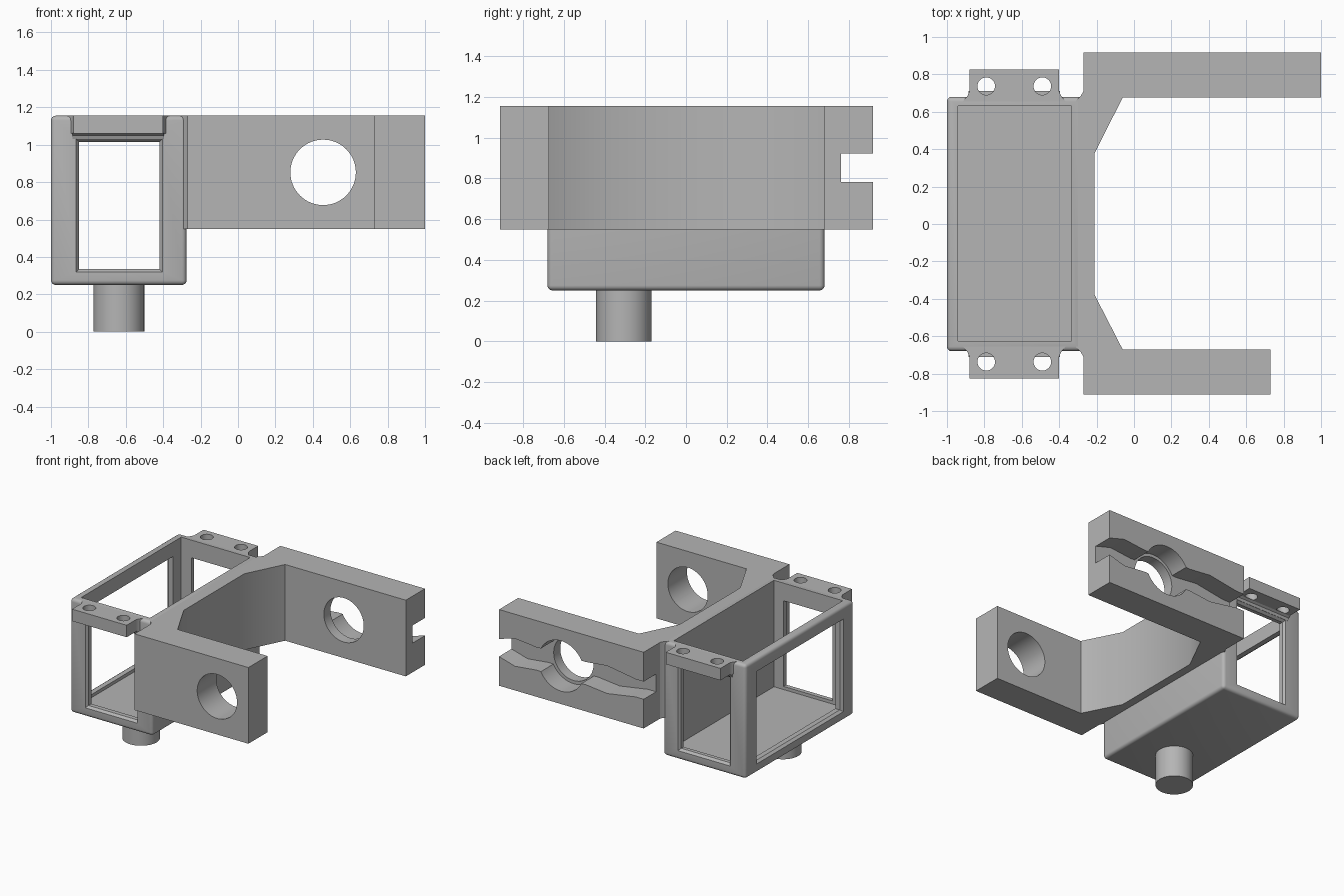
import bpy, bmesh, math
from mathutils import Vector

if "Cube" in bpy.data.objects:
    bpy.data.objects.remove(bpy.data.objects["Cube"])

grey = bpy.data.materials.new("plain grey")
grey.use_nodes = True
grey.diffuse_color = (0.46, 0.46, 0.46, 1)
grey.node_tree.nodes["Principled BSDF"].inputs["Base Color"].default_value = grey.diffuse_color


def place(axis, a, b, t):
    return {"x": (t, a, b), "y": (a, t, b), "z": (a, b, t)}[axis]


def prism(name, pts, axis, lo, hi, top=None, bevel=0):
    """Loft an outline between two heights, optionally to a second outline."""
    bm = bmesh.new()
    rings = [[bm.verts.new(place(axis, a, b, t)) for a, b in outline]
             for outline, t in ((pts, lo), (top or pts, hi))]
    n = len(pts)
    for ring in rings:
        bm.faces.new(ring)
    for i in range(n):
        j = (i + 1) % n
        bm.faces.new((rings[0][i], rings[0][j], rings[1][j], rings[1][i]))
    bmesh.ops.recalc_face_normals(bm, faces=bm.faces)
    if bevel:
        bmesh.ops.bevel(bm, geom=bm.edges[:], offset=bevel, segments=4,
                        profile=0.5, affect="EDGES")
    mesh = bpy.data.meshes.new(name)
    bm.to_mesh(mesh)
    bm.free()
    mesh.materials.append(grey)
    obj = bpy.data.objects.new(name, mesh)
    bpy.context.collection.objects.link(obj)
    return obj


def rect(x0, x1, y0, y1, grow=0):
    return [(x0 - grow, y0 - grow), (x1 + grow, y0 - grow),
            (x1 + grow, y1 + grow), (x0 - grow, y1 + grow)]


def circle(cx, cy, r, n=48):
    return [(cx + r * math.cos(math.tau * i / n), cy + r * math.sin(math.tau * i / n))
            for i in range(n)]


def cut(target, cutter):
    mod = target.modifiers.new("cut", "BOOLEAN")
    mod.operation, mod.solver, mod.object = "DIFFERENCE", "EXACT", cutter
    bpy.context.view_layer.objects.active = target
    bpy.ops.object.modifier_apply(modifier=mod.name)
    bpy.data.objects.remove(cutter)


def smooth(obj):
    bpy.ops.object.select_all(action="DESELECT")
    obj.select_set(True)
    bpy.context.view_layer.objects.active = obj
    bpy.ops.object.shade_smooth_by_angle(angle=math.radians(30))


TOP = 1.155

# Open-topped box with rounded outside edges
box = prism("box", rect(-1, -0.275, -0.68, 0.68), "z", 0.25, TOP, bevel=0.025)
cut(box, prism("cavity", rect(-0.94, -0.335, -0.625, 0.63), "z", 0.31, 1.4))

# Windows in the front, back and outer side, with flared rims
end_window = (-0.85, -0.42, 0.335, 1.015)
side_window = (-0.53, 0.53, 0.335, 1.04)
cut(box, prism("end_windows", rect(*end_window), "y", -0.9, 0.9))
cut(box, prism("side_window", rect(*side_window), "x", -1.2, -0.8))
for s in (-1, 1):
    cut(box, prism("flare", rect(*end_window), "y", s * 0.66, s * 0.70,
                   top=rect(*end_window, 0.03)))
cut(box, prism("flare", rect(*side_window), "x", -0.98, -1.02,
               top=rect(*side_window, 0.03)))

# Drilled mounting tabs on both ends, blended into the wall
tabs = []
for s, name in ((-1, "front_tab"), (1, "back_tab")):
    outline = [(-0.915, s * 0.655), (-0.89, s * 0.685), (-0.88, s * 0.71), (-0.88, s * 0.825),
               (-0.40, s * 0.825), (-0.40, s * 0.71), (-0.39, s * 0.685), (-0.365, s * 0.655)]
    tab = prism(name, outline, "z", 1.06, TOP)
    for x in (-0.79, -0.49):
        cut(tab, prism("hole", circle(x, s * 0.737, 0.047, 32), "z", 0.9, 1.3))
    fillet = [(s * 0.67, 1.03), (s * 0.682, 1.03), (s * 0.69, 1.05),
              (s * 0.71, 1.062), (s * 0.67, 1.062)]
    tabs += [tab, prism(name + "_fillet", fillet, "x", -0.885, -0.395)]

# Yoke: back plate with a short front arm and a long back arm
yoke_outline = [(-0.31, 0.66), (-0.285, 0.685), (-0.27, 0.71), (-0.27, 0.917),
                (1, 0.917), (1, 0.677), (-0.06, 0.677), (-0.21, 0.38),
                (-0.21, -0.38), (-0.06, -0.672), (0.73, -0.672), (0.73, -0.912),
                (-0.27, -0.912), (-0.27, -0.71), (-0.285, -0.685), (-0.31, -0.66)]
yoke = prism("yoke", yoke_outline, "z", 0.55, TOP)

# Pivot holes through both arms
PX, PZ = 0.455, 0.852
cut(yoke, prism("pivot", circle(PX, PZ, 0.175, 64), "y", -1.2, 1.2))

# Horn-shaped slot and round hub recess in the outside of the back arm
half = [(-0.6, 0.07), (-0.2, 0.07), (0.05, 0.11), (0.24, 0.09), (PX, 0.1),
        (0.67, 0.09), (0.86, 0.11), (1, 0.07), (1.3, 0.07)]
horn = [(x, PZ + h) for x, h in half] + [(x, PZ - h) for x, h in reversed(half)]
cut(yoke, prism("horn_slot", horn, "y", 0.76, 1.2))
cut(yoke, prism("hub_recess", circle(PX, PZ, 0.2, 64), "y", 0.76, 1.2))

# Peg under the floor
peg = prism("peg", circle(-0.637, -0.305, 0.136), "z", 0, 0.27)

for part in [box, yoke, peg] + tabs:
    smooth(part)
